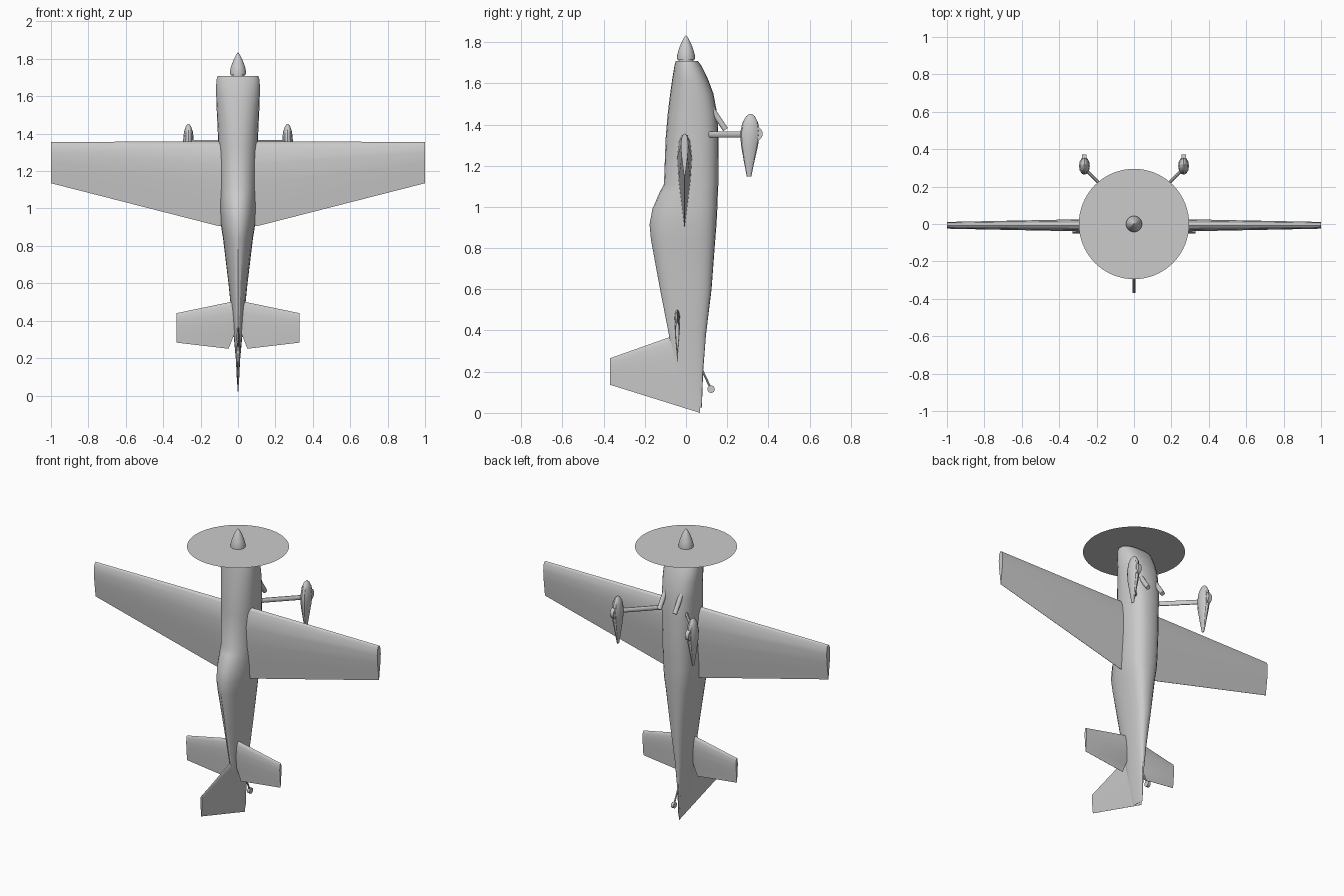
import bpy, bmesh
from math import sin, cos, pi, copysign
from mathutils import Vector

if "Cube" in bpy.data.objects:
    bpy.data.objects.remove(bpy.data.objects["Cube"])


def loft(name, rings):
    """Skin a list of equal-length point rings and cap both ends."""
    bm = bmesh.new()
    rows = [[bm.verts.new(p) for p in ring] for ring in rings]
    n = len(rows[0])
    for a, b in zip(rows, rows[1:]):
        for i in range(n):
            j = (i + 1) % n
            bm.faces.new((a[i], a[j], b[j], b[i]))
    bm.faces.new(rows[0])
    bm.faces.new(rows[-1])
    bmesh.ops.recalc_face_normals(bm, faces=bm.faces)
    me = bpy.data.meshes.new(name)
    bm.to_mesh(me)
    bm.free()
    ob = bpy.data.objects.new(name, me)
    bpy.context.collection.objects.link(ob)
    return ob


def spow(v, e):
    return copysign(abs(v) ** e, v)


def section(z, w, top, belly, mid=None, n=24, cx=0, et=2.1, eb=2.6):
    """Egg-shaped ring: half width w, y from top to belly."""
    mid = (top + belly) / 2 if mid is None else mid
    ring = []
    for i in range(n):
        a = 2 * pi * i / n
        s, c = sin(a), cos(a)
        e = 2 / (eb if s > 0 else et)
        r = (belly - mid) if s > 0 else (mid - top)
        ring.append((cx + w * spow(c, e), mid + r * spow(s, e), z))
    return ring


FOIL = [(0, 0), (.025, .42), (.09, .78), (.26, 1), (.5, .8), (.75, .42), (1, .03)]


def foil(le, te, t, place):
    """Symmetric aerofoil ring; place(offset, z) gives the 3D point."""
    up = [(t * k, le + (te - le) * f) for f, k in FOIL]
    down = [(-o, z) for o, z in up[:0:-1]]
    return [place(o, z) for o, z in up + down]


def tube(name, p, q, rx, ry, n=10):
    """Elliptic bar from p to q; ry is measured along z as far as possible."""
    p, q = Vector(p), Vector(q)
    d = (q - p).normalized()
    u = d.cross(Vector((0, 0, 1)))
    u = u.normalized() if u.length > 1e-4 else Vector((1, 0, 0))
    v = u.cross(d)
    return loft(name, [[c + u * rx * cos(2 * pi * i / n) + v * ry * sin(2 * pi * i / n)
                        for i in range(n)] for c in (p, q)])


# Fuselage: z, half width, canopy-side y, belly y, widest y
loft("fuselage", [section(*s) for s in (
    (1.708, .108, -.05, .058, 0), (1.685, .116, -.056, .075, 0),
    (1.62, .117, -.067, .107, .01), (1.55, .115, -.077, .133, .02),
    (1.45, .110, -.089, .152, .025), (1.33, .105, -.099, .158, .025),
    (1.11, .099, -.107, .157, .03), (1.075, .098, -.126, .155, .03),
    (.99, .096, -.163, .152, .03), (.915, .092, -.177, .148, .03),
    (.84, .080, -.170, .142, .03), (.6, .051, -.126, .124, .03),
    (.38, .029, -.083, .097, .02), (.2, .012, -.06, .083, .02),
    (.025, .002, -.005, .077, .03))])

# Wing, one straight leading edge from tip to tip
loft("wing", [foil(le, te, t, lambda o, z, x=x: (x, o - .007, z)) for x, le, te, t in (
    (-1, 1.356, 1.135, .018), (-.1, 1.358, .905, .036),
    (.1, 1.358, .905, .036), (1, 1.356, 1.135, .018))])

# Tailplane with rudder cut-out in the middle
loft("tailplane", [foil(le, te, t, lambda o, z, x=x: (x, o - .042, z)) for x, le, te, t in (
    (-.33, .44, .283, .009), (-.05, .498, .25, .014), (-.015, .505, .34, .014),
    (.015, .505, .34, .014), (.05, .498, .25, .014), (.33, .44, .283, .009))])

# Fin and rudder
loft("fin", [foil(le, te, t, lambda o, z, y=y: (o, y, z)) for y, le, te, t in (
    (.068, .42, 0, .012), (-.37, .265, .137, .007))])

# Spinner, its back plate and the spinning propeller disc
loft("spinner", [section(z, r, -r, r, n=20, et=2, eb=2) for z, r in (
    (1.715, .043), (1.735, .043), (1.76, .037), (1.79, .026), (1.815, .014), (1.833, .002))])
loft("spinner_plate", [section(z, .036, -.036, .036, n=20, et=2, eb=2) for z in (1.695, 1.715)])
bpy.ops.mesh.primitive_circle_add(vertices=64, radius=.295, fill_type='NGON', location=(0, 0, 1.718))
bpy.context.object.name = "propeller_disc"

# Paired main gear and exhausts
for side, s in (("left", -1), ("right", 1)):
    tube(side + "_gear_leg", (s * .07, .10, 1.352), (s * .262, .295, 1.352), .008, .015)
    loft(side + "_wheel_fairing", [
        section(z, w, a, b, n=12, cx=s * .265, et=2, eb=2) for z, w, a, b in (
            (1.452, .003, .308, .320), (1.44, .014, .292, .334), (1.41, .024, .274, .350),
            (1.36, .029, .263, .358), (1.30, .025, .267, .350), (1.22, .014, .281, .332),
            (1.147, .003, .295, .317))])
    tube(side + "_wheel", (s * .265 - .012, .335, 1.355), (s * .265 + .012, .335, 1.355), .037, .037, 20)
    tube(side + "_exhaust", (s * .055, .125, 1.475), (s * .055, .192, 1.375), .014, .014, 12)

# Tail wheel
tube("tail_wheel_strut", (0, .07, .225), (0, .122, .115), .005, .005, 8)
tube("tail_wheel", (-.009, .122, .115), (.009, .122, .115), .018, .018, 16)

bpy.ops.object.select_all(action='SELECT')
bpy.context.view_layer.objects.active = bpy.data.objects["fuselage"]
bpy.ops.object.shade_smooth_by_angle(angle=.5)
